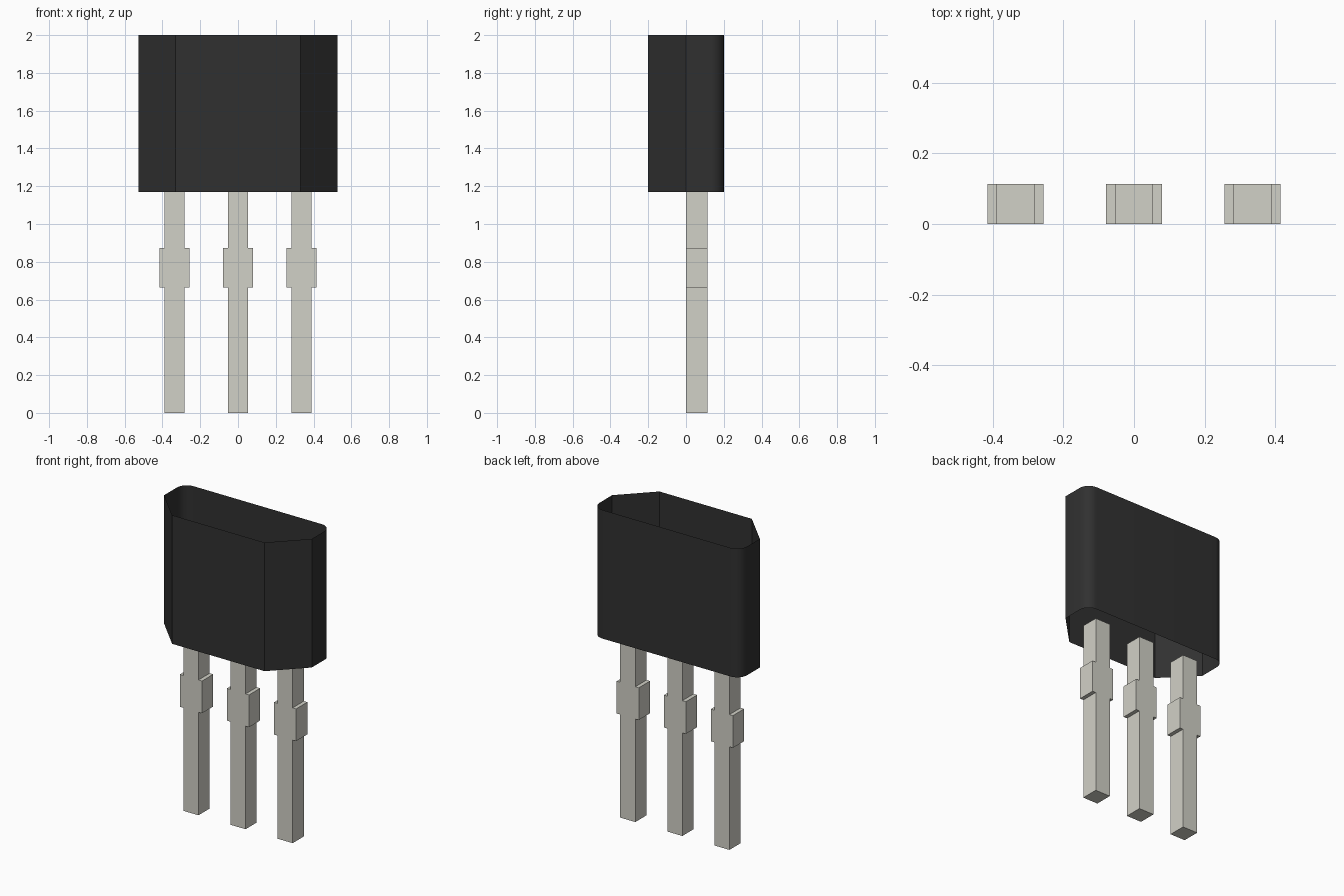
import bpy
import bmesh
from math import cos, sin, pi, radians

cube = bpy.data.objects.get("Cube")
if cube:
    bpy.data.objects.remove(cube, do_unlink=True)


def make_material(name, rgb, roughness):
    mat = bpy.data.materials.new(name)
    mat.use_nodes = True
    color = (*rgb, 1.0)
    mat.diffuse_color = color
    bsdf = next(n for n in mat.node_tree.nodes if n.type == "BSDF_PRINCIPLED")
    bsdf.inputs["Base Color"].default_value = color
    bsdf.inputs["Roughness"].default_value = roughness
    return mat


def extrude_profile(name, points, offset, mat, capped):
    """Sweep a closed counter-clockwise outline along offset; caps are optional."""
    bm = bmesh.new()
    near = [bm.verts.new(p) for p in points]
    far = [bm.verts.new([a + b for a, b in zip(p, offset)]) for p in points]
    count = len(points)
    for i in range(count):
        j = (i + 1) % count
        bm.faces.new((near[i], near[j], far[j], far[i]))
    if capped:
        bm.faces.new(near[::-1])
        bm.faces.new(far)
        bmesh.ops.recalc_face_normals(bm, faces=bm.faces)
    mesh = bpy.data.meshes.new(name)
    bm.to_mesh(mesh)
    bm.free()
    mesh.materials.append(mat)
    obj = bpy.data.objects.new(name, mesh)
    bpy.context.collection.objects.link(obj)
    return obj


black = make_material("black plastic", (0.03, 0.03, 0.03), 0.6)
metal = make_material("pale grey metal", (0.64, 0.635, 0.57), 0.4)

# Body: open-ended sleeve with chamfered front and rounded back corners
HALF_W, HALF_D, FRONT_W, RADIUS = 0.527, 0.2, 0.33, 0.07
BOTTOM, TOP = 1.17, 2.0
STEPS = 8
half = [(FRONT_W, -HALF_D), (HALF_W, 0.0)]
for i in range(STEPS + 1):
    a = i / STEPS * pi / 2
    half.append((HALF_W - RADIUS + RADIUS * cos(a),
                 HALF_D - RADIUS + RADIUS * sin(a)))
outline = half + [(-x, y) for x, y in reversed(half)]
body = extrude_profile("body_shell", [(x, y, BOTTOM) for x, y in outline],
                       (0, 0, TOP - BOTTOM), black, capped=False)

bpy.ops.object.select_all(action="DESELECT")
body.select_set(True)
bpy.context.view_layer.objects.active = body
bpy.ops.object.shade_smooth_by_angle(angle=radians(30))

# Pins: flat bars with a wider shoulder, standing behind the centre plane
PIN_W, SHOULDER_W, PIN_DEPTH, PITCH = 0.054, 0.079, 0.114, 0.336
SHOULDER_LOW, SHOULDER_HIGH = 0.665, 0.873
side = [(PIN_W, 0), (PIN_W, SHOULDER_LOW), (SHOULDER_W, SHOULDER_LOW),
        (SHOULDER_W, SHOULDER_HIGH), (PIN_W, SHOULDER_HIGH), (PIN_W, BOTTOM)]
pin_outline = side + [(-x, z) for x, z in reversed(side)]
for label, k in (("right", -1), ("middle", 0), ("left", 1)):
    extrude_profile(label + "_pin",
                    [(x + k * PITCH, 0, z) for x, z in pin_outline],
                    (0, PIN_DEPTH, 0), metal, capped=True)
